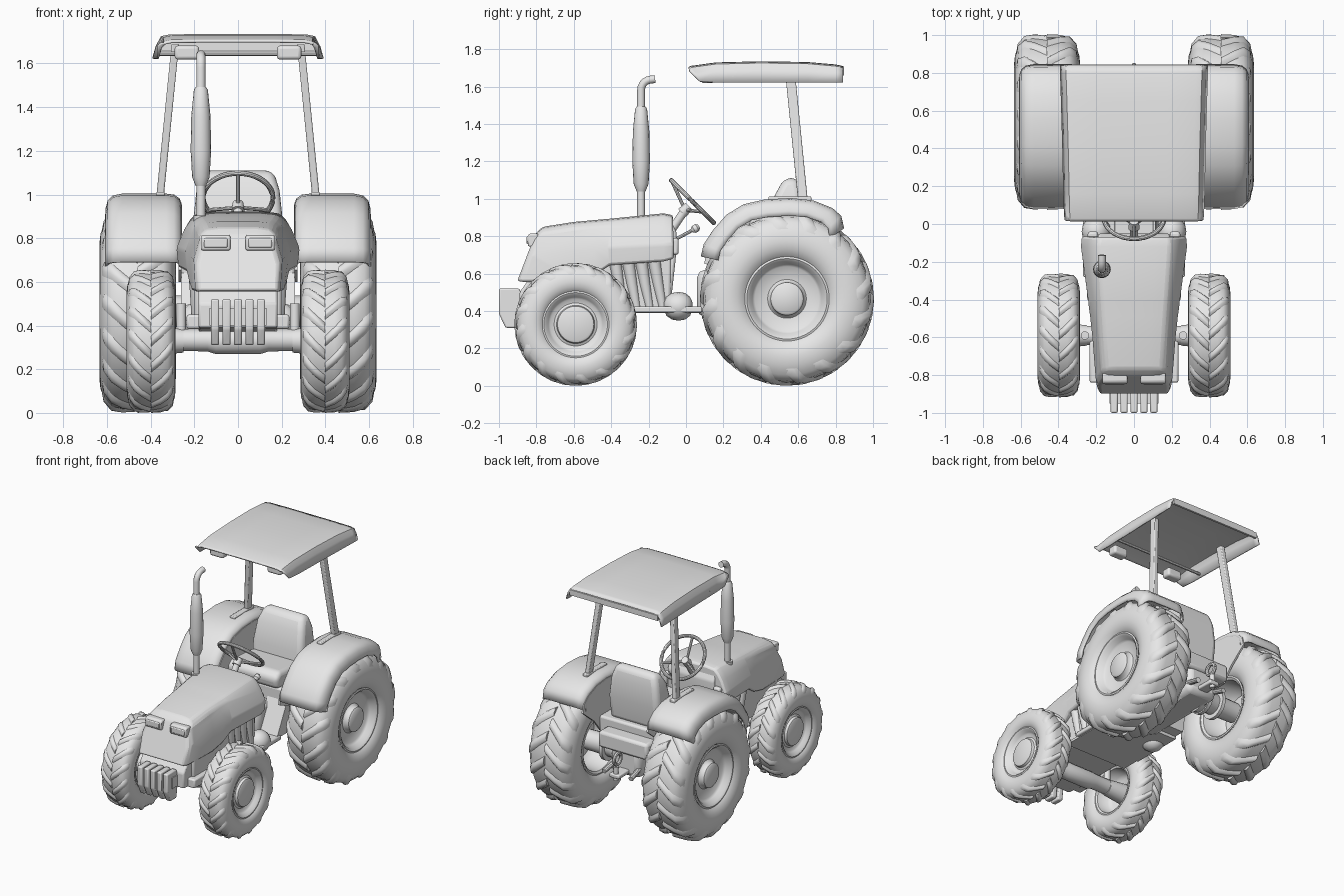
import bpy, bmesh, math
from mathutils import Vector

if "Cube" in bpy.data.objects:
    bpy.data.objects.remove(bpy.data.objects["Cube"])

grey = bpy.data.materials.new("plain grey")
grey.diffuse_color = (0.8, 0.8, 0.8, 1)
grey.use_nodes = True
grey.node_tree.nodes["Principled BSDF"].inputs["Base Color"].default_value = grey.diffuse_color


def mesh(name, verts, faces, bevel=0, seg=2, solid=0, angle=35):
    me = bpy.data.meshes.new(name)
    me.from_pydata([tuple(v) for v in verts], [], faces)
    bm = bmesh.new()
    bm.from_mesh(me)
    bmesh.ops.remove_doubles(bm, verts=bm.verts, dist=1e-5)
    bmesh.ops.recalc_face_normals(bm, faces=bm.faces)
    bm.to_mesh(me)
    bm.free()
    me.materials.append(grey)
    ob = bpy.data.objects.new(name, me)
    bpy.context.collection.objects.link(ob)
    if solid:
        m = ob.modifiers.new("thickness", 'SOLIDIFY')
        m.thickness, m.offset = solid, 0
    if bevel:
        m = ob.modifiers.new("bevel", 'BEVEL')
        m.width, m.segments = bevel, seg
        m.limit_method, m.angle_limit = 'ANGLE', math.radians(25)
    bpy.ops.object.select_all(action='DESELECT')
    ob.select_set(True)
    bpy.context.view_layer.objects.active = ob
    bpy.ops.object.shade_smooth_by_angle(angle=math.radians(angle))
    return ob


def loft(name, rings, closed=True, cap=True, **kw):
    n, faces = len(rings[0]), []
    for i in range(len(rings) - 1):
        for j in range(n if closed else n - 1):
            k = (j + 1) % n
            faces.append((i * n + j, i * n + k, i * n + n + k, i * n + n + j))
    if closed and cap:
        faces += [tuple(range(n)), tuple(range((len(rings) - 1) * n, len(rings) * n))]
    return mesh(name, [p for r in rings for p in r], faces, **kw)


def prism(name, poly, x0, x1, **kw):
    """Side outline (y, z) extruded across x."""
    return loft(name, [[(x, y, z) for y, z in poly] for x in (x0, x1)], **kw)


def box(name, x0, x1, y0, y1, z0, z1, **kw):
    return prism(name, [(y0, z0), (y1, z0), (y1, z1), (y0, z1)], x0, x1, **kw)


def tube(name, pts, radii, n=16, **kw):
    """Round tube through points, radius per point."""
    pts = [Vector(p) for p in pts]
    radii = radii if isinstance(radii, (list, tuple)) else [radii] * len(pts)
    rings = []
    for i, p in enumerate(pts):
        d = (pts[min(i + 1, len(pts) - 1)] - pts[max(i - 1, 0)]).normalized()
        # x-axis reference for paths in the y-z plane avoids twisting
        u = d.cross(Vector((1, 0, 0)) if abs(d.x) < .1 else Vector((0.13, 0.2, 1))).normalized()
        v = d.cross(u)
        rings.append([p + radii[i] * (u * math.cos(2 * math.pi * k / n) + v * math.sin(2 * math.pi * k / n))
                      for k in range(n)])
    return loft(name, rings, **kw)


def lathe(name, prof, cx, cy, cz, s, n=56):
    """Profile (axial, radius) turned around an axle along x."""
    rings = []
    for k in range(n + 1):
        a = 2 * math.pi * k / n
        rings.append([(cx + s * ax, cy + r * math.cos(a), cz + r * math.sin(a)) for ax, r in prof])
    return loft(name, rings, closed=False, angle=40)


def wheel(pos, cx, cy, R, w, rim, hub, lugs, s):
    """Tyre, chevron lugs, rim; R includes lugs, w is half the width."""
    h = R * .036
    d = R - h - rim
    half = [(0, R - h), (.4 * w, R - h * 1.1), (.68 * w, R - h * 1.6), (.86 * w, rim + d * .82),
            (.97 * w, rim + d * .6), (w, rim + d * .4), (.96 * w, rim + d * .22), (.84 * w, rim + d * .06),
            (.74 * w, rim)]
    lathe(pos + "_tyre", half[::-1] + [(-a, r) for a, r in half[1:]], s * cx, cy, R, s)
    # Tread lugs follow the tyre cross-section, sweep around it and fade at the shoulder
    verts, faces = [], []
    path = half[:4] + [(.93 * w, rim + d * .7)]
    for side in (1, -1):
        for i in range(lugs):
            a0 = 2 * math.pi * (i + (0 if side > 0 else .5)) / lugs
            base = len(verts)
            for j, (ax, r) in enumerate(path):
                a = a0 - .36 * (ax / w) ** 1.1
                up = h * (1.0, 1.0, 1.0, .45, -.2)[j]
                wa = (.07, .075, .085, .09, .06)[j]
                ox = (0, 0, .01, .03, 0)[j] * w
                for da, lift in ((-wa * 1.25, -.004), (-wa * .5, up), (wa * .5, up), (wa * 1.25, -.004)):
                    rr = r + lift
                    x = s * cx + side * (ax + (ox if lift > 0 else 0))
                    verts.append((x, cy + rr * math.cos(a + da), R + rr * math.sin(a + da)))
            for j in range(len(path) - 1):
                for k in range(4):
                    b, m = base + j * 4, (k + 1) % 4
                    faces.append((b + k, b + m, b + 4 + m, b + 4 + k))
            e = base + 4 * (len(path) - 1)
            faces += [(base, base + 1, base + 2, base + 3), (e, e + 1, e + 2, e + 3)]
    mesh(pos + "_tread", verts, faces, angle=60)
    # Rim with stepped dish and raised hub outside, deeper dish inside
    lathe(pos + "_rim", [(.74 * w, rim * .97), (.84 * w, rim * 1.05), (.86 * w, rim), (.8 * w, rim * .93),
                         (.62 * w, rim * .86), (.55 * w, rim * .8), (.5 * w, hub * 1.15), (.56 * w, hub * 1.02),
                         (.72 * w, hub * .97), (.77 * w, hub * .85), (.77 * w, 0.0001)], s * cx, cy, R, s)
    lathe(pos + "_rim_inside", [(-.74 * w, rim * .97), (-.84 * w, rim * 1.05), (-.86 * w, rim), (-.8 * w, rim * .93),
                                (-.1 * w, rim * .85), (.1 * w, rim * .7), (.15 * w, 0.0001)], s * cx, cy, R, s)


# Wheels and everything mirrored left and right
arch = [(.085, .69), (.10, .755), (.15, .83), (.22, .91), (.31, .965), (.42, .99), (.56, .998), (.68, .985),
        (.78, .945), (.825, .905), (.84, .84)]
for s, side in ((-1, "right"), (1, "left")):
    wheel(side + "_rear", .46, .54, .465, .175, .215, .09, 16, s)
    wheel(side + "_front", .398, -.59, .328, .112, .17, .1, 16, s)
    # Rear fender: wrapped top with rounded outer lip, plus inner wall
    rings = []
    for y, z in arch:
        d = Vector((0, .50 - y, .60 - z)).normalized()
        p = Vector((0, y, z))
        rings.append([p + d * q + Vector((s * x, 0, 0)) for x, q in
                      ((.262, .05), (.272, .02), (.295, .004), (.33, 0), (.53, 0), (.57, .008), (.592, .03),
                       (.601, .065), (.602, .09))])
    loft(side + "_fender", rings, closed=False, solid=.012, angle=45)
    prism(side + "_fender_wall", [(y * .97 + .015, z - .035) for y, z in arch] + [(.70, .70), (.62, .60), (.22, .60)],
          s * .258, s * .272)
    # Roof posts with foot plates
    prof = lambda x, y, z: [(x + a, y + b, z) for a, b in ((-.017, -.026), (.017, -.026), (.017, .026), (-.017, .026))]
    loft(side + "_roof_post", [prof(s * .357, .625, .99), prof(s * .287, .555, 1.69)], bevel=.006)
    box(side + "_post_foot", s * .335, s * .375, .44, .67, .985, 1.012, bevel=.006)
    box(side + "_roof_lamp", s * .178, s * .29, .08, .15, 1.618, 1.682, bevel=.015, seg=3)
    # Headlamps on the nose: housing with a raised lens
    prism(side + "_headlamp", [(-.845, .745), (-.848, .80), (-.835, .815), (-.79, .815), (-.79, .74)],
          s * .035, s * .168, bevel=.008)
    box(side + "_headlamp_lens", s * .048, s * .155, -.852, -.83, .757, .80, bevel=.006)
    # Axles
    tube(side + "_rear_axle", [(s * .08, .54, .465), (s * .2, .54, .465), (s * .42, .54, .465)], [.11, .075, .07])
    for x in (.13, .235):
        tube(side + "_axle_flange", [(s * x, .54, .465), (s * (x + .025), .54, .465)], .105, n=24)
    tube(side + "_front_hub", [(s * .25, -.59, .33), (s * .4, -.59, .33)], [.055, .07])
    tube(side + "_steering_knuckle", [(s * .26, -.59, .3), (s * .26, -.59, .5)], .022)
    # Foot decks, engine side ribs, fuel tank and steps
    box(side + "_foot_deck", s * .1, s * .27, -.28, .12, .392, .425, bevel=.008)
    prism(side + "_deck_riser", [(.08, .41), (.2, .41), (.24, .64), (.2, .64)], s * .1, s * .26)
    for i in range(4):
        y = -.38 + i * .07
        tube(side + "_engine_rib", [(s * .19, y + .045, .42), (s * .19, y + .02, .55), (s * .195, y, .67)],
             [.022, .03, .034], n=12)
    prism(side + "_nose_bracket", [(-.84, .385), (-.84, .45), (-.62, .45), (-.62, .385)], s * .12, s * .235, bevel=.01)
    tube(side + "_lift_arm", [(s * .1, .68, .44), (s * .11, .80, .41)], .018, n=10)
    tube(side + "_side_tank", [(s * .2, -.118, .425), (s * .2, -.105, .425), (s * .2, -.075, .425),
                               (s * .2, -.04, .425), (s * .2, -.005, .425), (s * .2, .022, .425),
                               (s * .2, .035, .425)], [.02, .05, .071, .077, .071, .05, .02], angle=60)
    box(side + "_dash_wing", s * .19, s * .245, -.08, -.04, .70, .79, bevel=.012)

# Hood: cross-sections from nose to dash
hood = [(-.902, -.805, .56, .68, .815, .18, .185, .135), (-.865, -.765, .555, .70, .85, .195, .203, .145),
        (-.60, -.60, .56, .72, .876, .212, .22, .155), (-.49, -.49, .59, .73, .886, .222, .232, .162),
        (-.41, -.41, .645, .74, .893, .235, .243, .168), (-.12, -.12, .665, .755, .922, .272, .282, .188),
        (-.065, -.07, .68, .755, .912, .268, .278, .182)]
rings = []
for yb, yt, zb, zs, zt, wb, ws, wt in hood:
    half = [(wb, zb), (ws, zs), (ws * .62 + wt * .38, zs + (zt - zs) * .5), (wt + .03, zt - .035), (wt, zt - .008),
            (wt * .6, zt)]
    ring = half + [(-x, z) for x, z in half[::-1]]
    rings.append([(x, yb + (yt - yb) * (z - zb) / (zt - zb), z) for x, z in ring])
loft("hood", rings, bevel=.012, angle=30)

# Engine block, chassis, front axle, weights
box("engine_block", -.2, .2, -.80, -.08, .395, .69, bevel=.015)
box("floor_plate", -.25, .25, -.4, .12, .388, .405)
prism("nose_support", [(-.89, .39), (-.89, .50), (-.84, .57), (-.6, .57), (-.6, .37)], -.18, .18, bevel=.01)
tube("front_axle", [(-.3, -.59, .333), (-.14, -.59, .333), (-.1, -.59, .328), (.1, -.59, .328), (.14, -.59, .333),
                    (.3, -.59, .333)], [.051, .052, .06, .06, .052, .051])
for i in range(5):
    x = -.105 + i * .0525
    prism("front_weight", [(-1, .385), (-1, .52), (-.89, .52), (-.87, .45), (-.89, .31), (-.965, .31)],
          x - .019, x + .019, bevel=.008)
box("weight_bar", -.13, .13, -.95, -.84, .40, .48)

# Transmission, rear hitch
box("gearbox", -.12, .12, .06, .72, .37, .62, bevel=.04)
box("hitch_block", -.2, .2, .62, .74, .54, .66, bevel=.02)
box("drawbar", -.04, .04, .68, .84, .40, .43, bevel=.008)
tube("hitch_pin", [(0, .815, .38), (0, .815, .48)], .018)
ring_pts = [(0, .80 + .04 * math.cos(k * math.pi / 8), .53 + .04 * math.sin(k * math.pi / 8)) for k in range(17)]
tube("top_link_eye", ring_pts, .013, n=8)

# Seat platform, cushion, backrest
box("seat_platform", -.262, .262, .2, .64, .6, .72, bevel=.015)
prism("seat_cushion", [(.17, .72), (.155, .80), (.2, .84), (.46, .82), (.5, .7)], -.205, .205, bevel=.035, seg=4)
back = [[(-w, y0, z), (w, y0, z), (w, y1, z), (-w, y1, z)] for z, w, y0, y1 in
        ((.70, .205, .43, .6), (.88, .205, .445, .625), (1.02, .19, .475, .62), (1.11, .162, .525, .6))]
loft("seat_back", back, bevel=.04, seg=4, angle=60)

# Steering wheel, column, lever
c, u, v = Vector((0, .035, .985)), Vector((1, 0, 0)), Vector((0, .707, -.707))
tube("steering_wheel", [c + .16 * (u * math.cos(k * math.pi / 18) + v * math.sin(k * math.pi / 18))
                        for k in range(37)], .0125, n=10)
hubp = Vector((0, -.005, .94))
for k in range(3):
    a = math.pi * (2 * k / 3 - .5)
    tube("steering_spoke", [hubp, c + .158 * (u * math.cos(a) + v * math.sin(a))], .009, n=8)
tube("steering_hub", [hubp - Vector((0, .015, .015)), hubp + Vector((0, .02, .02))], [.03, .025])
tube("steering_column", [(0, -.1, .80), hubp], .022)
prism("dash", [(-.13, .41), (-.085, .41), (-.055, .68), (-.05, .82), (-.08, .88), (-.13, .88)], -.19, .19, bevel=.012)
tube("gear_lever", [(.12, -.08, .77), (.12, .04, .835)], .009, n=8)
tube("lever_knob", [(.12, .03, .828), (.12, .042, .836), (.12, .06, .846), (.12, .07, .852)], [.01, .021, .021, .01])

# Exhaust stack
ex, ey = -.17, -.24
bend = [(ex, ey + .055 - .055 * math.cos(a), 1.582 + .055 * math.sin(a)) for a in (0, .3, .6, .9, 1.2, 1.5)]
tube("exhaust_pipe", [(ex, ey, .86)] + bend + [(ex, -.165, 1.64)], .021)
tube("muffler", [(ex, ey, z) for z in (1.04, 1.08, 1.2, 1.36, 1.48, 1.492)], [.024, .04, .047, .044, .032, .024])
tube("exhaust_base", [(ex, ey, .85), (ex, ey, .905)], .035)

# Canopy shell with sloping side skirts, front visor edge raked back underneath
rings = []
for y, yk, z, w, low in ((.015, .02, 1.698, .335, 1.682), (.03, .075, 1.704, .337, 1.626), (.16, .16, 1.722, .34, 1.622),
                         (.4, .4, 1.728, .345, 1.622), (.65, .65, 1.724, .352, 1.622), (.80, .80, 1.711, .357, 1.622),
                         (.84, .84, 1.702, .358, 1.622)):
    half = [(w + .03, yk, low), (w + .016, y + (yk - y) * .4, low + (z - low) * .6), (w, y, z - .006),
            (w - .03, y, z), (w * .5, y, z + .002)]
    rings.append(half + [(-a, b, d) for a, b, d in half[::-1]])
loft("canopy", rings, closed=False, solid=.01, angle=35)
prism("canopy_rear_lip", [(.83, 1.66), (.845, 1.66), (.845, 1.70), (.83, 1.705)], -.36, .36)
tube("canopy_cross_bar", [(-.37, .25, 1.645), (.37, .25, 1.645)], .011, n=8)
